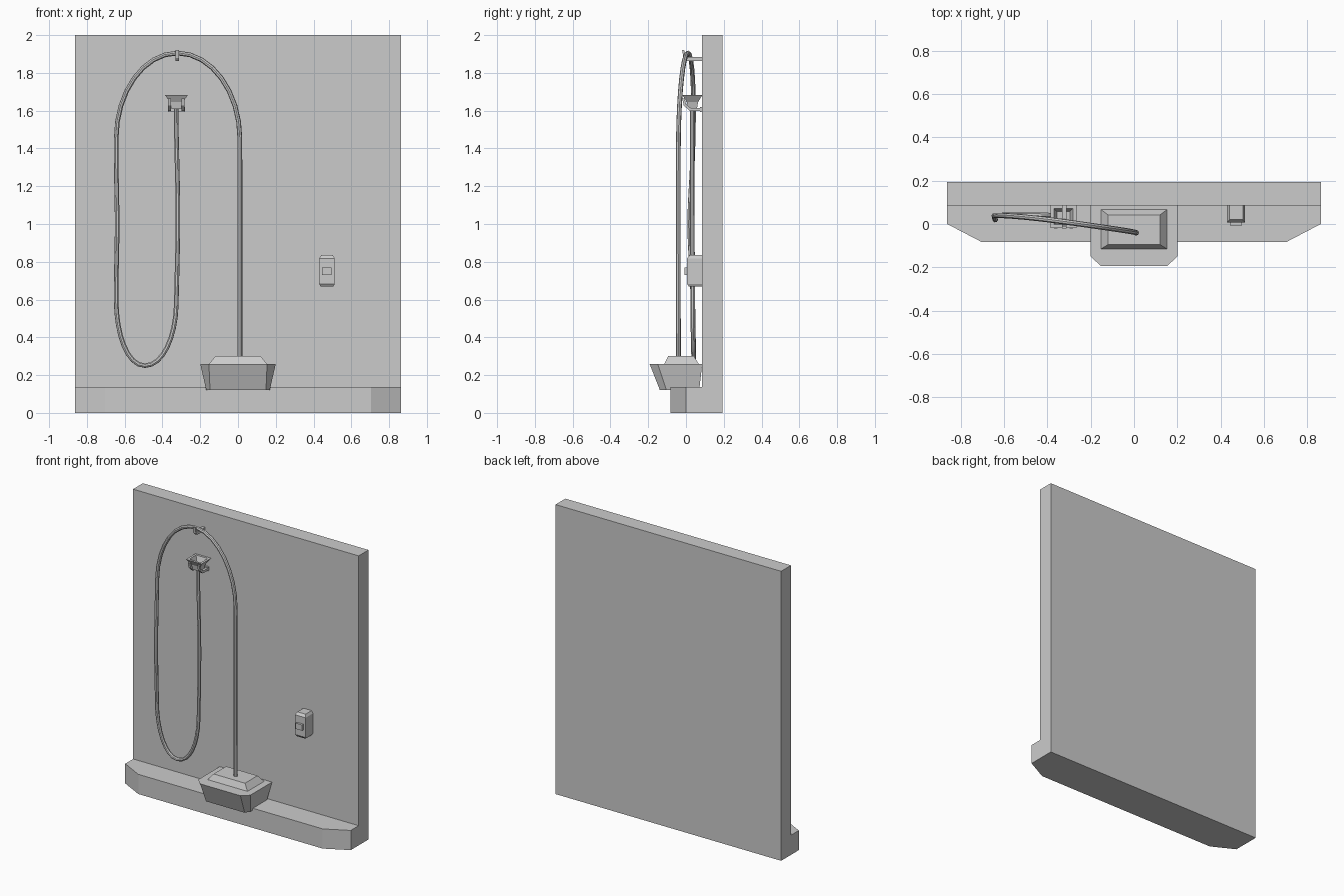
import bpy, bmesh

if "Cube" in bpy.data.objects:
    bpy.data.objects.remove(bpy.data.objects["Cube"])


def loft(name, rings):
    """Skin a stack of equal-length rings of 3D points and cap both ends."""
    bm = bmesh.new()
    vs = [[bm.verts.new(p) for p in r] for r in rings]
    n = len(rings[0])
    for a, b in zip(vs, vs[1:]):
        for i in range(n):
            j = (i + 1) % n
            bm.faces.new((a[i], a[j], b[j], b[i]))
    bm.faces.new(vs[0])
    bm.faces.new(vs[-1])
    bmesh.ops.recalc_face_normals(bm, faces=bm.faces)
    me = bpy.data.meshes.new(name)
    bm.to_mesh(me)
    bm.free()
    ob = bpy.data.objects.new(name, me)
    bpy.context.collection.objects.link(ob)
    return ob


def rect(x0, x1, y0, y1, z):
    return [(x0, y0, z), (x1, y0, z), (x1, y1, z), (x0, y1, z)]


def box(name, x0, x1, y0, y1, z0, z1):
    return loft(name, [rect(x0, x1, y0, y1, z0), rect(x0, x1, y0, y1, z1)])


def chamfered(w, y0, y1, cx, cy, z):
    """Plan outline with its two front corners cut off."""
    return [(-w + cx, y0, z), (w - cx, y0, z), (w, y0 + cy, z),
            (w, y1, z), (-w, y1, z), (-w, y0 + cy, z)]


def hook(name, x, w, profile):
    """Extrude a (y, z) profile along x."""
    return loft(name, [[(x + s * w / 2, y, z) for y, z in profile] for s in (-1, 1)])


WALL, BACK = 0.086, 0.193

# Back panel and plinth with cut front corners
box("back_wall", -0.862, 0.862, WALL, BACK, 0, 2.0)
loft("plinth", [chamfered(0.862, -0.082, WALL, 0.157, 0.082, z) for z in (0, 0.136)])

# Tapered base unit and its stepped lid
loft("base_unit", [chamfered(0.168, -0.138, 0.07, 0.02, 0.035, 0.12),
                   chamfered(0.2, -0.193, WALL, 0.046, 0.043, 0.26)])
loft("base_lid", [rect(-0.153, 0.153, -0.115, 0.067, 0.26),
                  rect(-0.12, 0.12, -0.095, 0.042, 0.30)])

# Hose: each entry is a point and its forward handle
path = [((0.010, -0.040, 0.29), (0, 0, 0.30)),
        ((0.010, -0.040, 1.45), (0, 0.003, 0.25)),
        ((-0.320, 0.010, 1.905), (-0.18, 0.025, 0)),
        ((-0.645, 0.038, 1.45), (0, -0.006, -0.25)),
        ((-0.640, 0.020, 1.00), (0, 0, -0.15)),
        ((-0.645, 0.036, 0.60), (0, 0.003, -0.18)),
        ((-0.493, 0.042, 0.25), (0.095, 0, 0)),
        ((-0.327, 0.036, 0.57), (0.004, 0, 0.17)),
        ((-0.318, 0.033, 1.05), (0, 0, 0.15)),
        ((-0.328, 0.033, 1.62), (0, 0, 0.15))]
cu = bpy.data.curves.new("hose", 'CURVE')
cu.dimensions = '3D'
cu.bevel_depth = 0.0125
cu.bevel_resolution = 2
cu.resolution_u = 8
cu.use_fill_caps = True
sp = cu.splines.new('BEZIER')
sp.bezier_points.add(len(path) - 1)
for bp, (co, h) in zip(sp.bezier_points, path):
    bp.handle_left_type = bp.handle_right_type = 'FREE'
    bp.co = co
    bp.handle_left = [c - d for c, d in zip(co, h)]
    bp.handle_right = [c + d for c, d in zip(co, h)]
hose = bpy.data.objects.new("hose", cu)
bpy.context.collection.objects.link(hose)
bpy.context.view_layer.objects.active = hose
hose.select_set(True)
bpy.ops.object.convert(target='MESH')
bpy.ops.object.shade_smooth_by_angle()

# Hollow nozzle at the hose end
NX, NY = -0.326, 0.034


def sq(rx, ry, z):
    return rect(NX - rx, NX + rx, NY - ry, NY + ry, z)


loft("nozzle", [sq(0.026, 0.024, 1.61), sq(0.034, 0.030, 1.645),
                sq(0.060, 0.052, 1.682), sq(0.044, 0.037, 1.682),
                sq(0.030, 0.024, 1.645)])

# Two-pronged nozzle holder on the wall
prong = [(WALL, 1.598), (0.02, 1.598), (-0.012, 1.628), (-0.02, 1.665),
         (-0.008, 1.665), (0.0, 1.635), (0.025, 1.614), (WALL, 1.614)]
for side, s in (("left", -1), ("right", 1)):
    hook("holder_prong_" + side, NX + s * 0.036, 0.016, prong)
box("holder_plate", NX - 0.045, NX + 0.045, 0.074, WALL, 1.594, 1.62)

# Single hook carrying the top of the hose
hook("top_hook", -0.322, 0.02,
     [(WALL, 1.864), (0.0, 1.864), (-0.014, 1.88), (-0.02, 1.92),
      (-0.01, 1.92), (0.0, 1.884), (WALL, 1.884)])

# Switch box with tapered ends and a button
loft("switch_box", [rect(0.438, 0.504, 0.016, WALL, 0.668),
                    rect(0.43, 0.512, 0.006, WALL, 0.682),
                    rect(0.43, 0.512, 0.006, WALL, 0.818),
                    rect(0.44, 0.502, 0.02, WALL, 0.835)])
box("switch_button", 0.446, 0.495, -0.009, 0.01, 0.73, 0.77)
